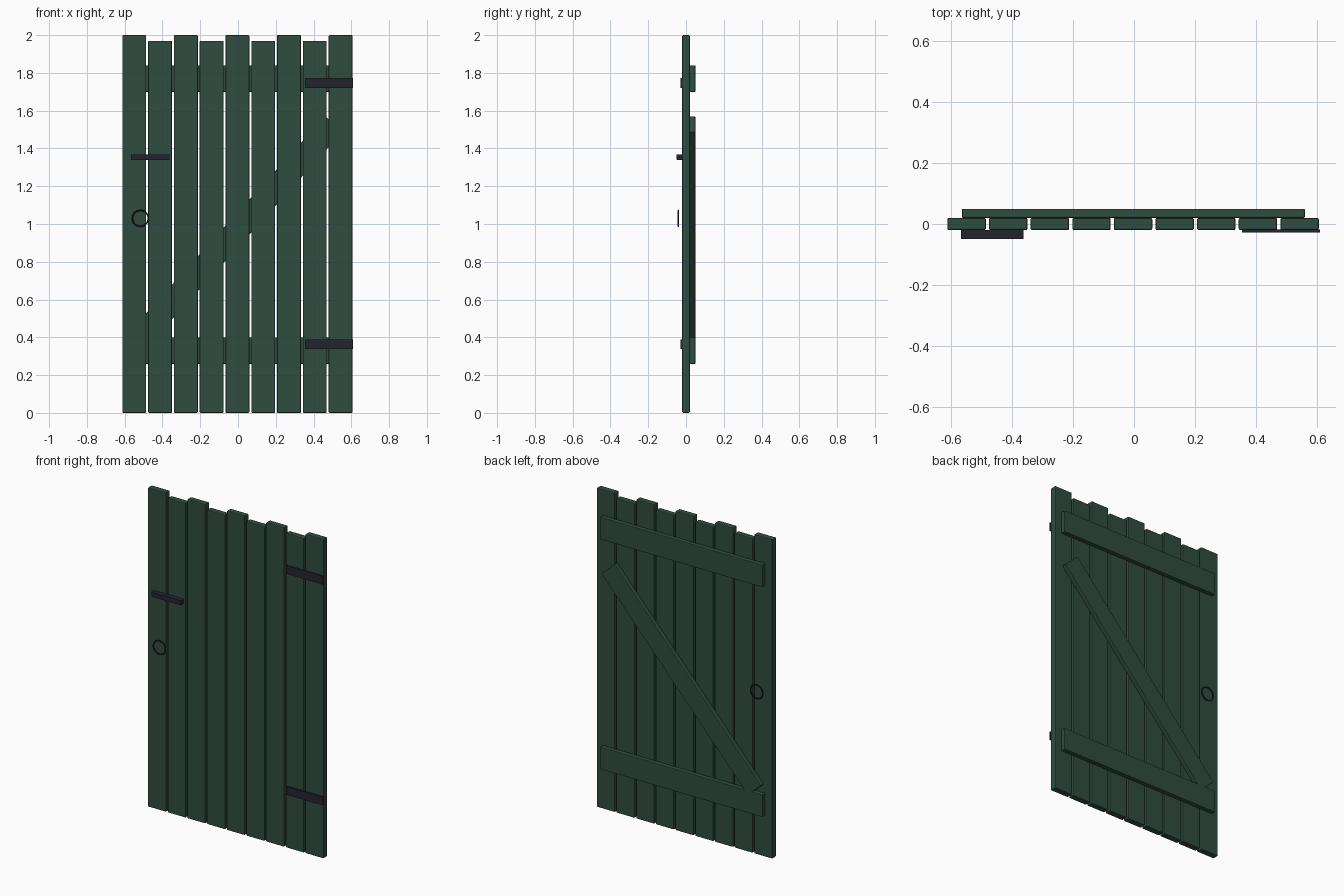
import bpy
import math

if "Cube" in bpy.data.objects:
    bpy.data.objects.remove(bpy.data.objects["Cube"], do_unlink=True)


def material(name, rgb):
    mat = bpy.data.materials.new(name)
    mat.use_nodes = True
    mat.diffuse_color = (*rgb, 1)
    mat.node_tree.nodes["Principled BSDF"].inputs["Base Color"].default_value = (*rgb, 1)
    return mat


GREEN = material("dark green paint", (0.03, 0.072, 0.051))
IRON = material("black iron", (0.017, 0.017, 0.026))


def box(name, centre, size, mat, bevel=0.0, tilt=0.0):
    """Box with optional softened edges, tilted in the plane of the gate."""
    bpy.ops.mesh.primitive_cube_add(size=1, location=centre, rotation=(0, -tilt, 0))
    obj = bpy.context.object
    obj.name = name
    obj.scale = size
    bpy.ops.object.transform_apply(location=False, rotation=False, scale=True)
    obj.data.materials.append(mat)
    if bevel:
        mod = obj.modifiers.new("soft edges", 'BEVEL')
        mod.width = bevel
        mod.segments = 2
    return obj


# Vertical planks with alternating heights
for i in range(9):
    height = 1.97 if i % 2 else 2.0
    box(f"plank_{i + 1}", (-0.549 + 0.1365 * i, 0, height / 2),
        (0.126, 0.04, height), GREEN, 0.005)

# Back rails and diagonal brace
for name, z in (("lower_rail", 0.33), ("upper_rail", 1.77)):
    box(name, (-0.002, 0.035, z), (1.125, 0.03, 0.14), GREEN, 0.004)
box("diagonal_brace", (0, 0.0345, 0.971), (1.51, 0.03, 0.124), GREEN, 0.004,
    tilt=math.atan(1.1))

# Hinge straps on the front
for name, z in (("lower_hinge", 0.363), ("upper_hinge", 1.747)):
    box(name, (0.482, -0.023, z), (0.256, 0.01, 0.052), IRON)

# Latch bar
box("latch_bar", (-0.465, -0.034, 1.354), (0.205, 0.03, 0.03), IRON, 0.002)

# Pull rings on both faces
for name, y in (("front_ring", -0.04), ("back_ring", 0.04)):
    bpy.ops.mesh.primitive_torus_add(
        location=(-0.517, y, 1.03), rotation=(math.pi / 2, 0, 0),
        major_radius=0.042, minor_radius=0.004,
        major_segments=32, minor_segments=8)
    ring = bpy.context.object
    ring.name = name
    ring.data.materials.append(IRON)
    bpy.ops.object.shade_smooth_by_angle()
